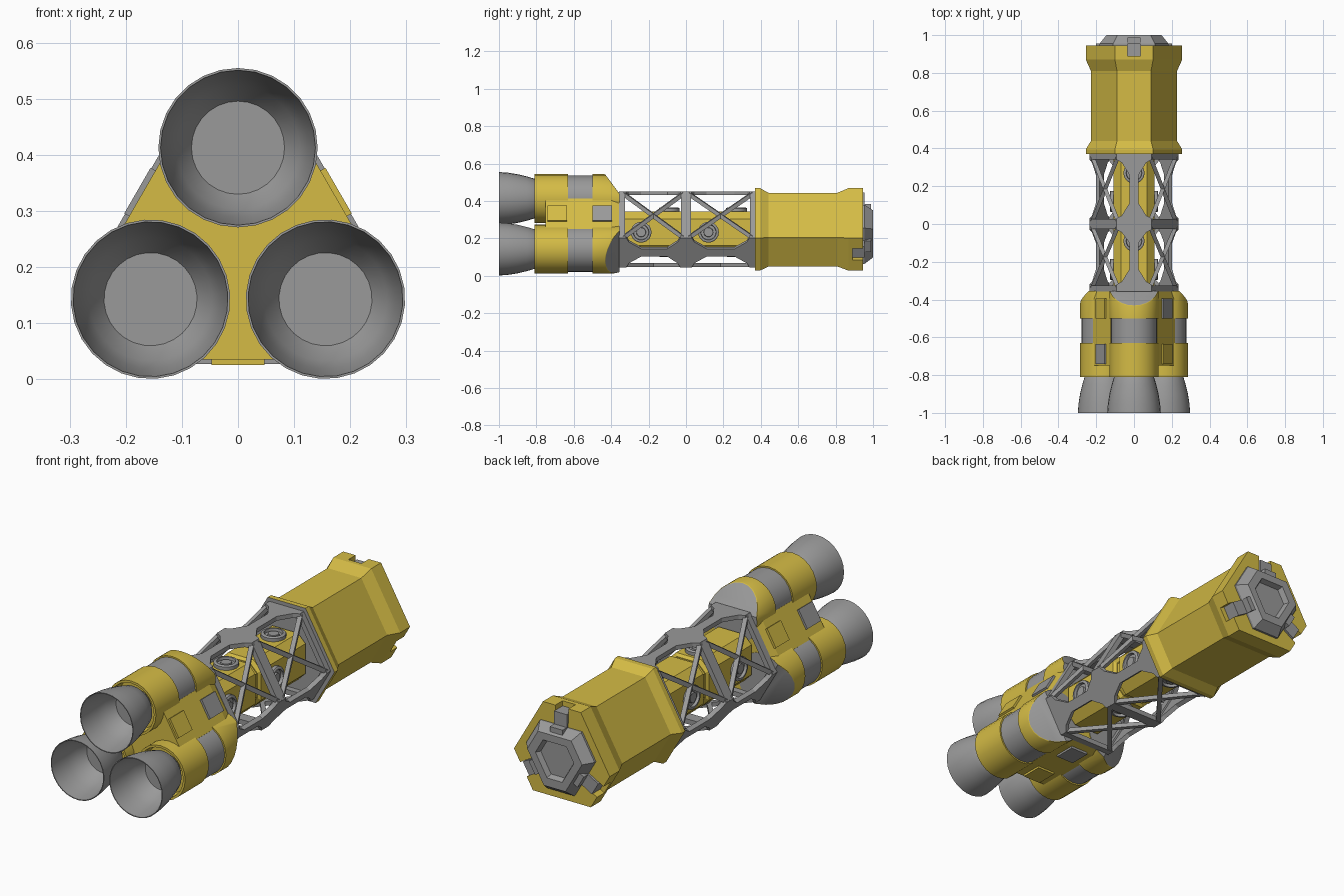
import bpy, bmesh
from math import radians, sin, cos, pi
from mathutils import Matrix, Vector

if "Cube" in bpy.data.objects:
    bpy.data.objects.remove(bpy.data.objects["Cube"])

CZ = 0.233          # height of the long axis


def material(name, c):
    m = bpy.data.materials.new(name)
    m.diffuse_color = (*c, 1)
    m.use_nodes = True
    m.node_tree.nodes["Principled BSDF"].inputs["Base Color"].default_value = m.diffuse_color
    return m


YELLOW = material("yellow_paint", (0.66, 0.50, 0.06))
GRAY = material("gray_metal", (0.32, 0.32, 0.32))


def sector(angle):
    """Local frame whose z axis points outwards at the given angle round the long axis."""
    return Matrix.Translation((0, 0, CZ)) @ Matrix.Rotation(radians(90 - angle), 4, 'Y')


def finish(name, bm, mats, mat=Matrix(), smooth=False):
    bmesh.ops.recalc_face_normals(bm, faces=bm.faces)
    bm.transform(mat)
    me = bpy.data.meshes.new(name)
    bm.to_mesh(me)
    bm.free()
    ob = bpy.data.objects.new(name, me)
    bpy.context.collection.objects.link(ob)
    for m in mats:
        me.materials.append(m)
    if smooth:
        bpy.ops.object.select_all(action='DESELECT')
        bpy.context.view_layer.objects.active = ob
        ob.select_set(True)
        bpy.ops.object.shade_smooth_by_angle(angle=radians(30))
    return ob


def loft(rings, closed=False, caps=True):
    """Skin a list of point rings; closed joins the last ring to the first."""
    bm = bmesh.new()
    vs = [[bm.verts.new(p) for p in r] for r in rings]
    n = len(rings[0])
    pairs = list(zip(vs, vs[1:])) + ([(vs[-1], vs[0])] if closed else [])
    for a, b in pairs:
        for i in range(n):
            j = (i + 1) % n
            bm.faces.new((a[i], a[j], b[j], b[i]))
    if caps and not closed:
        bm.faces.new(vs[0])
        bm.faces.new(vs[-1])
    return bm


def circle(y, r, n, z=0):
    return [(r * cos(2 * pi * i / n), y, z + r * sin(2 * pi * i / n)) for i in range(n)]


def hexagon(y, scale=1, half=0.09, d=0.211, turn=0):
    """Hexagon with alternating short and long sides."""
    pts = []
    for k in range(3):
        R = Matrix.Rotation(radians(-120 * k - turn), 4, 'Y')
        pts += [R @ Vector((half * scale, y, d * scale)), R @ Vector((-half * scale, y, d * scale))]
    return pts


def box(x, y0, y1, z0, z1):
    return loft([[(-x, y, z0), (x, y, z0), (x, y, z1), (-x, y, z1)] for y in (y0, y1)])


def beam(bm, p, q, w):
    """Square bar between two points."""
    dirn = q - p
    m = (Matrix.Translation((p + q) / 2) @ dirn.to_track_quat('Y', 'Z').to_matrix().to_4x4()
         @ Matrix.Diagonal((w, dirn.length, w, 1)))
    bmesh.ops.create_cube(bm, size=1, matrix=m)


AXIS = Matrix.Translation((0, 0, CZ))
SHORT = (90, 210, 330)

# Engine pods and nozzles
for k, a in enumerate(SHORT):
    prof = [(-.76, .112), (-.81, .119), (-.81, .13), (-.63, .13), (-.63, .123),
            (-.50, .123), (-.50, .13), (-.355, .13)]
    bm = loft([circle(y, r, 24, .18) for y, r in prof])
    for f in bm.faces:
        c = f.calc_center_median()
        f.material_index = int(-.62 < c.y < -.51 or c.y > -.36)
    # sloped gray shoulder with a rounded yellow edge
    res = bmesh.ops.bisect_plane(bm, geom=bm.verts[:] + bm.edges[:] + bm.faces[:],
                                 plane_co=(0, -.355, .205), plane_no=(0, .095, .07),
                                 clear_outer=True)
    cut = [e for e in res['geom_cut'] if isinstance(e, bmesh.types.BMEdge)]
    for f in bmesh.ops.edgeloop_fill(bm, edges=cut)['faces']:
        f.material_index = 1
    edges = [e for e in cut if e.is_valid and (e.verts[0].co.z + e.verts[1].co.z) / 2 > .215]
    bmesh.ops.bevel(bm, geom=edges, offset=.02, segments=2, profile=.5, affect='EDGES',
                    clamp_overlap=True, material=0)
    finish(f"engine_pod_{k}", bm, [YELLOW, GRAY], sector(a), True)

    outer = [(-.77, .08), (-.80, .103), (-.85, .118), (-.90, .13), (-.95, .138), (-1, .142)]
    inner = [(-1, .138), (-.95, .133), (-.90, .124), (-.85, .110), (-.81, .083)]
    bm = loft([circle(y, r, 28, .18) for y, r in outer + inner])
    finish(f"nozzle_{k}", bm, [GRAY], sector(a), True)

# Web joining the pods
finish("pod_web", loft([hexagon(-.75, 1, .1236, .18), hexagon(-.40, 1, .1236, .18),
                        hexagon(-.358, 1, .112, .18)]), [YELLOW], AXIS)
for a, y, m in ((30, -.50, GRAY), (30, -.74, YELLOW), (150, -.74, GRAY), (150, -.50, YELLOW),
                (270, -.50, GRAY), (270, -.74, YELLOW)):
    finish("web_panel", box(.047, y, y + .105, .18, .207), [m], sector(a))

# Truss ring frames
for y0, y1 in ((-.358, -.325), (-.027, .027), (.342, .377)):
    bm = loft([hexagon(y0, 1.03), hexagon(y1, 1.03), hexagon(y1, .9), hexagon(y0, .9)], closed=True)
    finish("truss_ring", bm, [GRAY], AXIS)

# Truss spines: waisted plates on the short sides
edge = [(.092, -.358), (.092, -.32), (.065, -.305), (.024, -.24), (.024, -.10), (.065, -.045), (.092, -.03),
        (.092, .03), (.065, .045), (.024, .11), (.024, .26), (.065, .325), (.092, .34), (.092, .377)]
outline = edge + [(-x, y) for x, y in reversed(edge)]
for a in SHORT:
    finish("truss_spine", loft([[(x, y, z) for x, y in outline] for z in (.198, .219)]),
           [GRAY], sector(a))

# Truss cross braces on the long sides
bm = bmesh.new()
for a in SHORT:
    A, B = sector(a), sector(a + 120)
    for y0, y1 in ((-.335, -.015), (.015, .355)):
        for s, e in ((y0, y1), (y1, y0)):
            beam(bm, A @ Vector((-.085, s, .205)), B @ Vector((.085, e, .205)), .021)
finish("cross_braces", bm, [GRAY])

# Inner core with round hatches
def core_ring(y, g=0):
    w, h, c = .108 - g, .112 - g, .04
    return [(w, y, c - h), (w, y, h - c), (w - c, y, h), (c - w, y, h),
            (-w, y, h - c), (-w, y, c - h), (c - w, y, -h), (w - c, y, -h)]


for y0, y1 in ((-.357, -.01), (.01, .372)):
    finish("inner_core", loft([core_ring(y0, .012), core_ring(y0 + .012), core_ring(y1 - .012),
                               core_ring(y1, .012)]), [YELLOW], AXIS)
finish("core_joint", loft([core_ring(-.02, .015), core_ring(.02, .015)]), [YELLOW], AXIS)
hatch = [(-.01, .056), (.016, .056), (.02, .05), (.02, .042), (.007, .040), (.007, .026), (.016, .024)]
for d, h, ys in (((0, 0, 1), .112, (.27, -.09)), ((0, 0, -1), .112, (.27, -.09)),
                 ((1, 0, 0), .108, (-.24, .12)), ((-1, 0, 0), .108, (-.24, .12))):
    d = Vector(d)
    turn = Vector((0, 1, 0)).rotation_difference(d).to_matrix().to_4x4()
    for y in ys:
        finish("core_hatch", loft([circle(t, r, 18) for t, r in hatch]), [GRAY],
               Matrix.Translation(Vector((0, y, CZ)) + d * h) @ turn, True)

# Forward body with flared ends
body = loft([hexagon(y, s) for y, s in ((.37, 1.12), (.395, 1.12), (.44, 1), (.81, 1), (.87, 1.12), (.945, 1.12))])
for f in body.faces:
    f.material_index = int(f.calc_center_median().y < .371)
body = finish("forward_body", body, [YELLOW, GRAY], AXIS)
for a in SHORT:         # notches in the front rim
    cutter = finish("notch_cutter", box(.035, .89, 1, .165, .3), [YELLOW], sector(a))
    cutter.hide_render = True
    mod = body.modifiers.new("notch", 'BOOLEAN')
    mod.operation, mod.object, mod.solver = 'DIFFERENCE', cutter, 'EXACT'
    bpy.context.view_layer.objects.active = body
    bpy.ops.object.modifier_apply(modifier=mod.name)
    bpy.data.objects.remove(cutter)
    # gray latches sitting in the notches
    finish("latch", box(.034, .885, .955, .12, .212), [GRAY], sector(a))
    finish("latch_step", box(.034, .94, .988, .09, .15), [GRAY], sector(a))

# Nose with a recessed hexagonal socket
nose = [(.93, .8), (.955, .8), (1, .64), (1, .45), (.975, .40)]
finish("nose_dock", loft([hexagon(y, s, turn=60) for y, s in nose]), [GRAY], AXIS)
